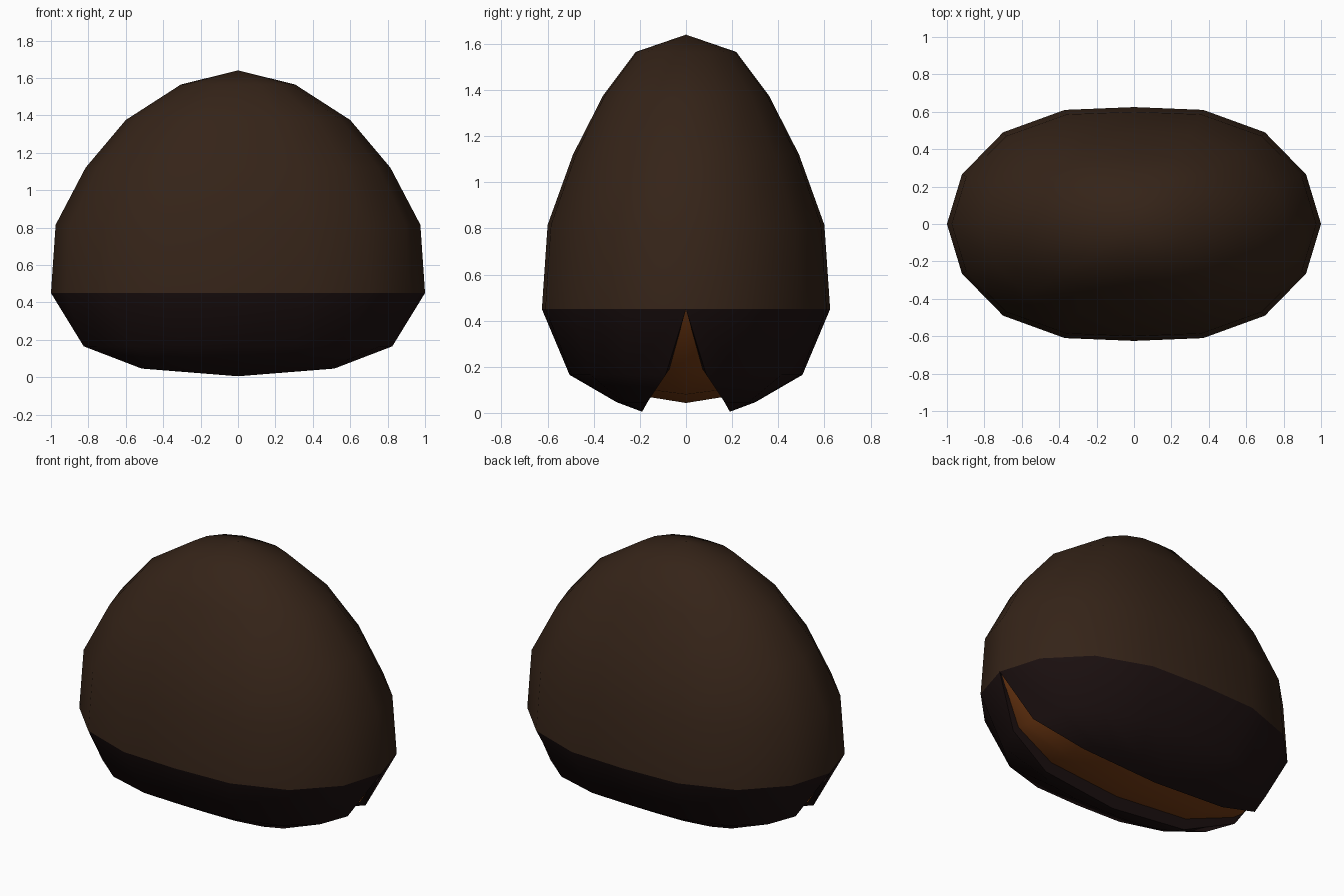
import bpy, bmesh
from mathutils import Vector

if "Cube" in bpy.data.objects:
    bpy.data.objects.remove(bpy.data.objects["Cube"])

# rounded-oval section, a quarter turn in 22.5 degree steps
CS = [1, .92, .70, .37, 0]
SS = [0, .424, .784, .976, 1]
HALF = list(zip(CS, SS)) + [(-c, s) for c, s in zip(CS[-2::-1], SS[-2::-1])]
FULL = HALF + [(-c, -s) for c, s in HALF[1:-1]]


def material(name, color):
    m = bpy.data.materials.new(name)
    m.diffuse_color = (*color, 1)
    m.use_nodes = True
    m.node_tree.nodes["Principled BSDF"].inputs["Base Color"].default_value = m.diffuse_color
    return m


def skin(name, rows, mat, inside, closed=False, mirror=True):
    """Bridge rows of points; faces turn away from the inside point."""
    bm = bmesh.new()
    grid = [[bm.verts.new(p) for p in r] for r in rows]
    for a, b in zip(grid, grid[1:]):
        n = len(a)
        for i in range(n if closed else n - 1):
            j = (i + 1) % n
            bm.faces.new((a[i], a[j], b[j], b[i]))
    bmesh.ops.remove_doubles(bm, verts=bm.verts[:], dist=1e-4)
    bm.normal_update()
    for f in bm.faces:
        if f.normal.dot(f.calc_center_median() - Vector(inside)) < 0:
            f.normal_flip()
        f.smooth = True
    me = bpy.data.meshes.new(name)
    bm.to_mesh(me)
    bm.free()
    me.materials.append(mat)
    ob = bpy.data.objects.new(name, me)
    bpy.context.collection.objects.link(ob)
    if mirror:
        mod = ob.modifiers.new("mirror", 'MIRROR')
        mod.use_axis = (False, True, False)
    return ob


def both_ways(pts):
    """Extend a path from the +x tip to the middle across to the -x tip."""
    return pts + [(-x, y, z) for x, y, z in pts[-2::-1]]


brown = material("dark_brown", (.035, .017, .009))
black = material("near_black", (.012, .0055, .0055))
orange = material("orange_brown", (.2, .05, .008))

# upper dome
dome = [(1, .625, .45), (.975, .60, .815), (.815, .49, 1.12),
        (.60, .36, 1.375), (.305, .218, 1.565), (0, 0, 1.64)]
skin("upper_dome", [[(rx * c, ry * s, z) for c, s in FULL] for rx, ry, z in dome],
     brown, (0, 0, .6), closed=True, mirror=False)

# lower shell halves, each ending at the slit edge
slit = [(1, 0, .45), (.825, .088, .165), (.515, .168, .046), (0, .19, .005)]
widths = [.625, .505, .30, .19]
skin("lower_shell",
     [[(x * c, y + (w - y) * s, z) for c, s in HALF]
      for (x, y, z), w in zip(slit, widths)], black, (0, 0, .6))

# lip of the slit and the filling inside it
inner = [(.99, 0, .45), (.80, .072, .19), (.50, .138, .098), (0, .155, .068)]
middle = [(.99, 0, .45), (.80, 0, .178), (.50, 0, .08), (0, 0, .043)]
skin("slit_lip", [both_ways(slit), both_ways(inner)], black, (0, 1, .4))
skin("filling", [both_ways(inner), both_ways(middle)], orange, (0, 0, 1))
